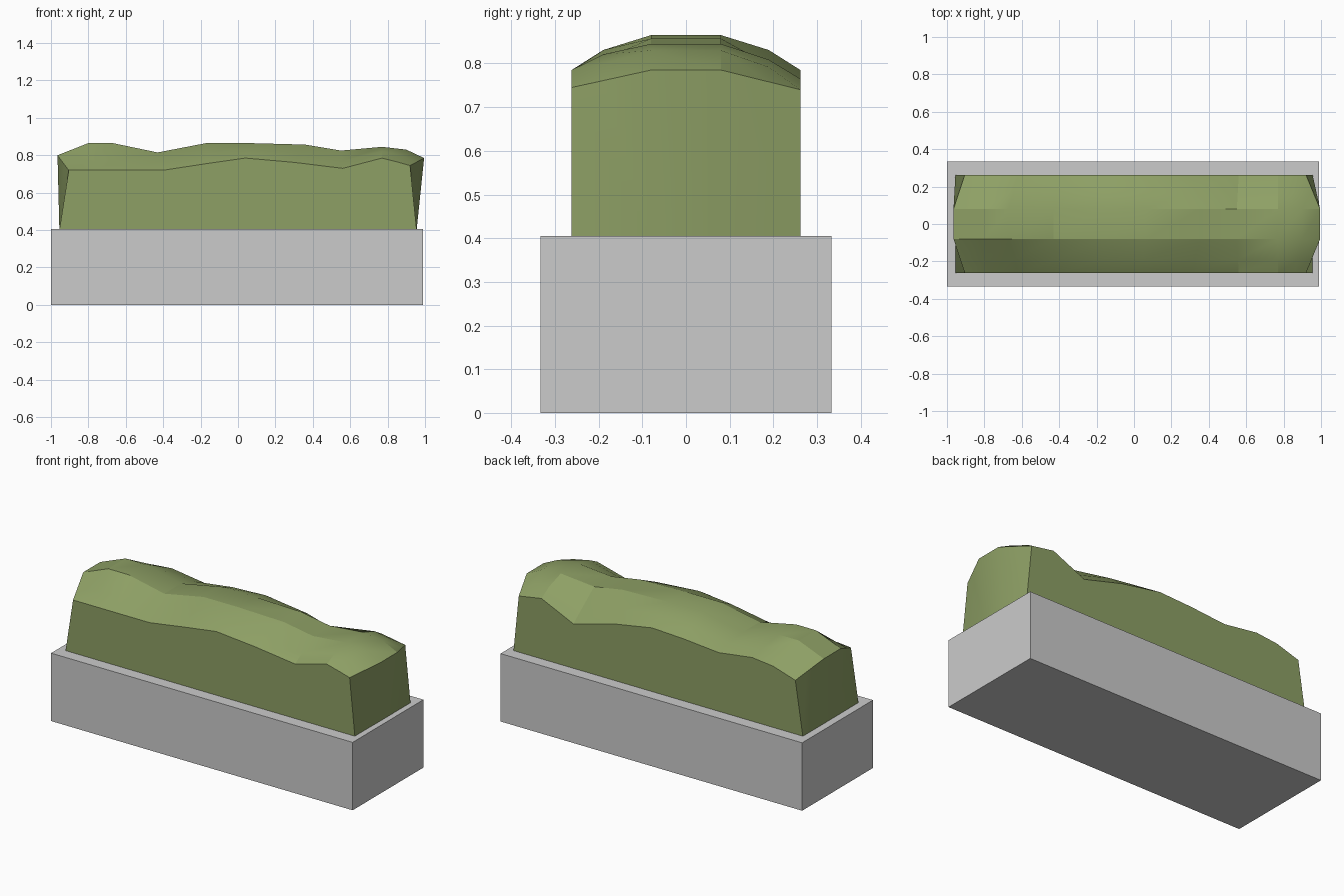
import bpy, bmesh

if "Cube" in bpy.data.objects:
    bpy.data.objects.remove(bpy.data.objects["Cube"])


def add_mesh(name, bm):
    bmesh.ops.recalc_face_normals(bm, faces=bm.faces)
    mesh = bpy.data.meshes.new(name)
    bm.to_mesh(mesh)
    bm.free()
    obj = bpy.data.objects.new(name, mesh)
    bpy.context.collection.objects.link(obj)
    return obj


# stone planter block
bm = bmesh.new()
bmesh.ops.create_cube(bm, size=1)
for v in bm.verts:
    v.co.x = v.co.x * 1.99 - 0.005
    v.co.y *= 0.667
    v.co.z = (v.co.z + 0.5) * 0.405
add_mesh("planter_block", bm)

# clipped hedge, lofted through uneven cross-sections along x:
# base x, edge x, crest x, front edge z, crest z, back edge z, shoulder bulge
BASE, W, CREST = 0.40, 0.262, 0.08
sections = [
    (-0.955, -0.905, -0.965, 0.72, 0.80, 0.725, 0.0),
    (-0.80, -0.76, -0.80, 0.72, 0.865, 0.77, 0.0),
    (-0.66, -0.62, -0.67, 0.72, 0.865, 0.785, 0.0),
    (-0.40, -0.40, -0.43, 0.72, 0.815, 0.755, 0.01),
    (-0.17, -0.17, -0.17, 0.755, 0.865, 0.775, 0.01),
    (0.04, 0.04, 0.06, 0.785, 0.865, 0.785, 0.014),
    (0.30, 0.30, 0.36, 0.762, 0.857, 0.74, 0.01),
    (0.56, 0.56, 0.55, 0.73, 0.825, 0.67, 0.0),
    (0.77, 0.77, 0.77, 0.785, 0.845, 0.765, 0.012),
    (0.87, 0.86, 0.90, 0.762, 0.83, 0.75, 0.01),
    (0.955, 0.92, 0.995, 0.745, 0.785, 0.74, 0.0),
]
bm = bmesh.new()
rings = []
for xb, xe, xc, zf, zc, zk, bulge in sections:
    t = 0.4
    xs = xe + (xc - xe) * t
    ys = W + (CREST - W) * t
    pts = [
        (xb, -W, BASE), (xe, -W, zf),
        (xs, -ys, zf + (zc - zf) * t + bulge),
        (xc, -CREST, zc), (xc, CREST, zc),
        (xs, ys, zk + (zc - zk) * t + bulge),
        (xe, W, zk), (xb, W, BASE),
        (xb, CREST, BASE), (xb, -CREST, BASE),
    ]
    rings.append([bm.verts.new(p) for p in pts])
n = len(rings[0])
for a, b in zip(rings, rings[1:]):
    for i in range(n):
        j = (i + 1) % n
        bm.faces.new((a[i], a[j], b[j], b[i]))
# end caps, split into centre and side panels
for r in (rings[0], rings[-1]):
    bm.faces.new((r[0], r[1], r[2], r[3], r[9]))
    bm.faces.new((r[9], r[3], r[4], r[8]))
    bm.faces.new((r[8], r[4], r[5], r[6], r[7]))
hedge = add_mesh("hedge", bm)

leaf = bpy.data.materials.new("leaf_green")
leaf.diffuse_color = (0.27, 0.35, 0.13, 1)
leaf.use_nodes = True
leaf.node_tree.nodes["Principled BSDF"].inputs["Base Color"].default_value = leaf.diffuse_color
hedge.data.materials.append(leaf)
bpy.context.view_layer.objects.active = hedge
hedge.select_set(True)
bpy.ops.object.shade_smooth_by_angle(angle=0.35)
